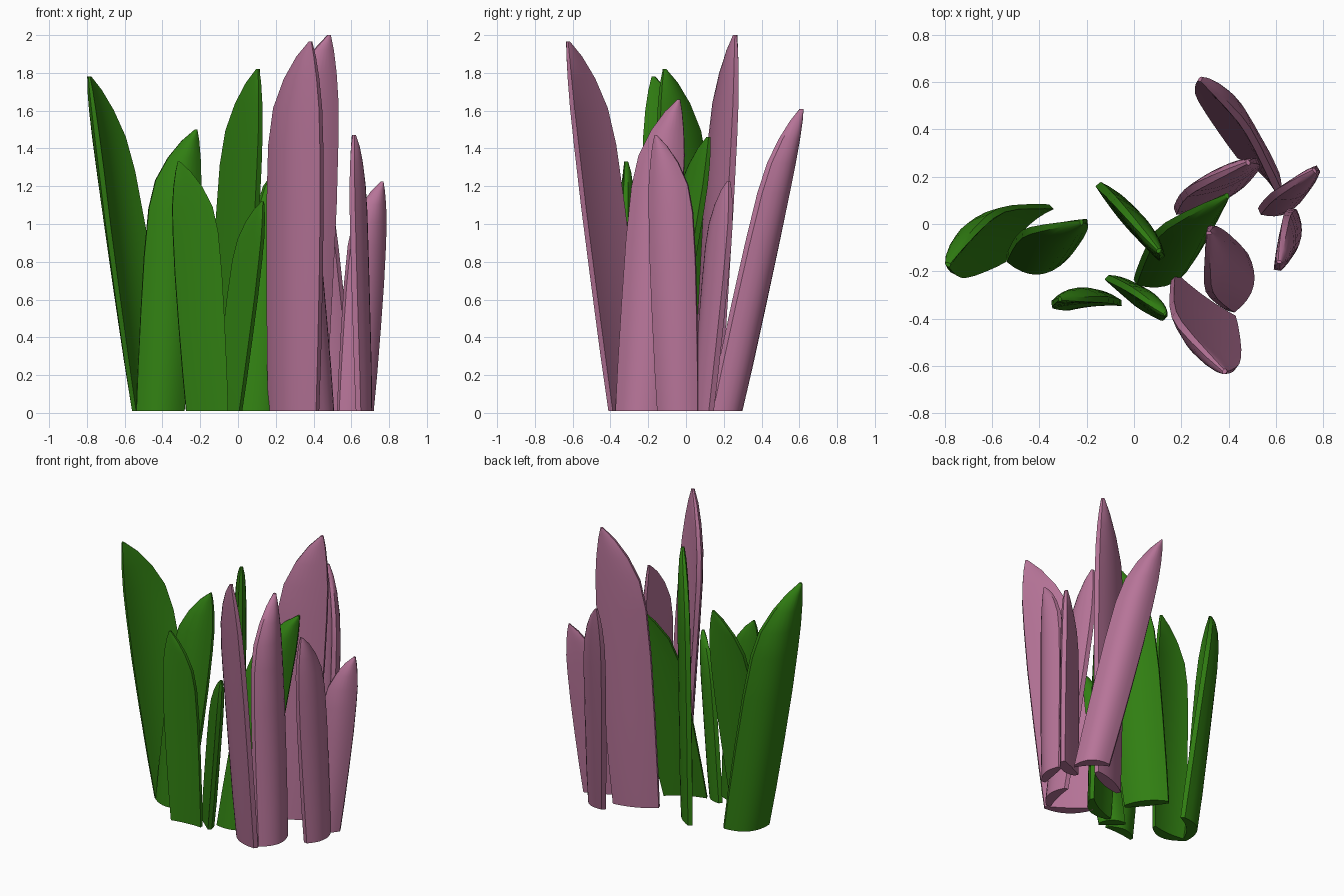
import bpy, bmesh, math
from mathutils import Vector

if "Cube" in bpy.data.objects:
    bpy.data.objects.remove(bpy.data.objects["Cube"])


def material(name, rgb):
    m = bpy.data.materials.new(name)
    m.diffuse_color = (*rgb, 1)
    m.use_nodes = True
    m.node_tree.nodes["Principled BSDF"].inputs["Base Color"].default_value = m.diffuse_color
    return m


GREEN = material("leaf green", (0.03, 0.21, 0.006))
PINK = material("dusty pink", (0.47, 0.175, 0.315))

# blade outline: height fraction, width factor, thickness factor
OUTLINE = [(0, .91, .9), (.15, .96, 1), (.35, 1.0, 1), (.55, 1.02, 1), (.72, .98, 1),
           (.82, .87, .93), (.9, .62, .8), (.96, .33, .6), (1, .05, .3)]
SHOULDER = 0.83   # height fraction at which the upper centre is measured
N = 8             # segments across each face


def blade(name, mat, base, top, height, angle, width, skew, bulge, thick=0.08, twist=0):
    """Curved, thick leaf standing on base and leaning so its shoulder is at top."""
    p0, p1 = Vector((*base, 0)), Vector((*top, 0))
    bm = bmesh.new()
    rings = []
    for t, wf, tf in OUTLINE:
        a = math.radians(angle + twist * t)
        along = Vector((math.cos(a), math.sin(a), 0))
        normal = Vector((-math.sin(a), math.cos(a), 0))
        c = p0.lerp(p1, t / SHOULDER)
        c.z = 0.01 + t * (height - 0.01)
        c += along * skew * (1 - min(wf, 1)) * width / 2 * (t > .5)
        ring = []
        for side in (1, -1):                      # both faces of the section
            for i in range(N + 1):
                u = (-1 + 2 * i / N) * side
                arch = 1 - u * u
                off = bulge * (arch - 0.5) * min(wf, 1) + side * thick / 2 * tf * (.4 + .6 * arch)
                ring.append(bm.verts.new(c + along * u * wf * width / 2 + normal * off))
        rings.append(ring)
    n = len(rings[0])
    for r0, r1 in zip(rings, rings[1:]):
        for i in range(n):
            j = (i + 1) % n
            bm.faces.new((r0[i], r0[j], r1[j], r1[i]))
    # end caps as strips between the two faces
    for r in (rings[0], rings[-1]):
        for i in range(N):
            bm.faces.new((r[i], r[i + 1], r[n - 2 - i], r[n - 1 - i]))
    bmesh.ops.recalc_face_normals(bm, faces=bm.faces)
    me = bpy.data.meshes.new(name)
    bm.to_mesh(me)
    bm.free()
    me.materials.append(mat)
    ob = bpy.data.objects.new(name, me)
    bpy.context.collection.objects.link(ob)
    bpy.ops.object.select_all(action='DESELECT')
    ob.select_set(True)
    bpy.context.view_layer.objects.active = ob
    bpy.ops.object.shade_smooth_by_angle(angle=math.radians(35))


# green clump: base, shoulder centre, height, angle, width, tip skew, bulge
blade("green_blade_left", GREEN, (-.47, -.02), (-.695, -.07), 1.78, 48, .33, -.65, .06, twist=16)
blade("green_blade_front_left", GREEN, (-.41, -.16), (-.325, -.03), 1.50, 2, .28, .65, -.04, twist=6)
blade("green_blade_front", GREEN, (-.165, -.33), (-.235, -.315), 1.33, 5, .245, -.55, .03, .07)
blade("green_blade_small", GREEN, (-.045, -.275), (.07, -.335), 1.12, -41, .19, .55, .02, .07)
blade("green_blade_tall", GREEN, (-.055, .06), (.03, -.025), 1.82, -51, .32, .6, .015, .08)
blade("green_blade_right", GREEN, (.14, -.20), (.255, .025), 1.46, 27, .31, .85, -.045, twist=-4)

# pink clump
blade("pink_blade_back", PINK, (.545, .225), (.375, .515), 1.61, -43, .25, -.6, .045, twist=12)
blade("pink_blade_front", PINK, (.285, -.32), (.295, -.52), 1.965, -36, .345, .65, -.035)
blade("pink_blade_tallest", PINK, (.315, .11), (.38, .205), 2.0, 22, .335, .6, .0, .085)
blade("pink_blade_front_right", PINK, (.455, -.25), (.335, -.14), 1.66, 77, .28, .6, -.035, twist=9)
blade("pink_blade_back_right", PINK, (.625, .085), (.695, .175), 1.225, 24, .22, .6, -.02, twist=8)
blade("pink_blade_right", PINK, (.665, -.045), (.632, -.085), 1.47, 80, .24, -.6, -.02, .075)
